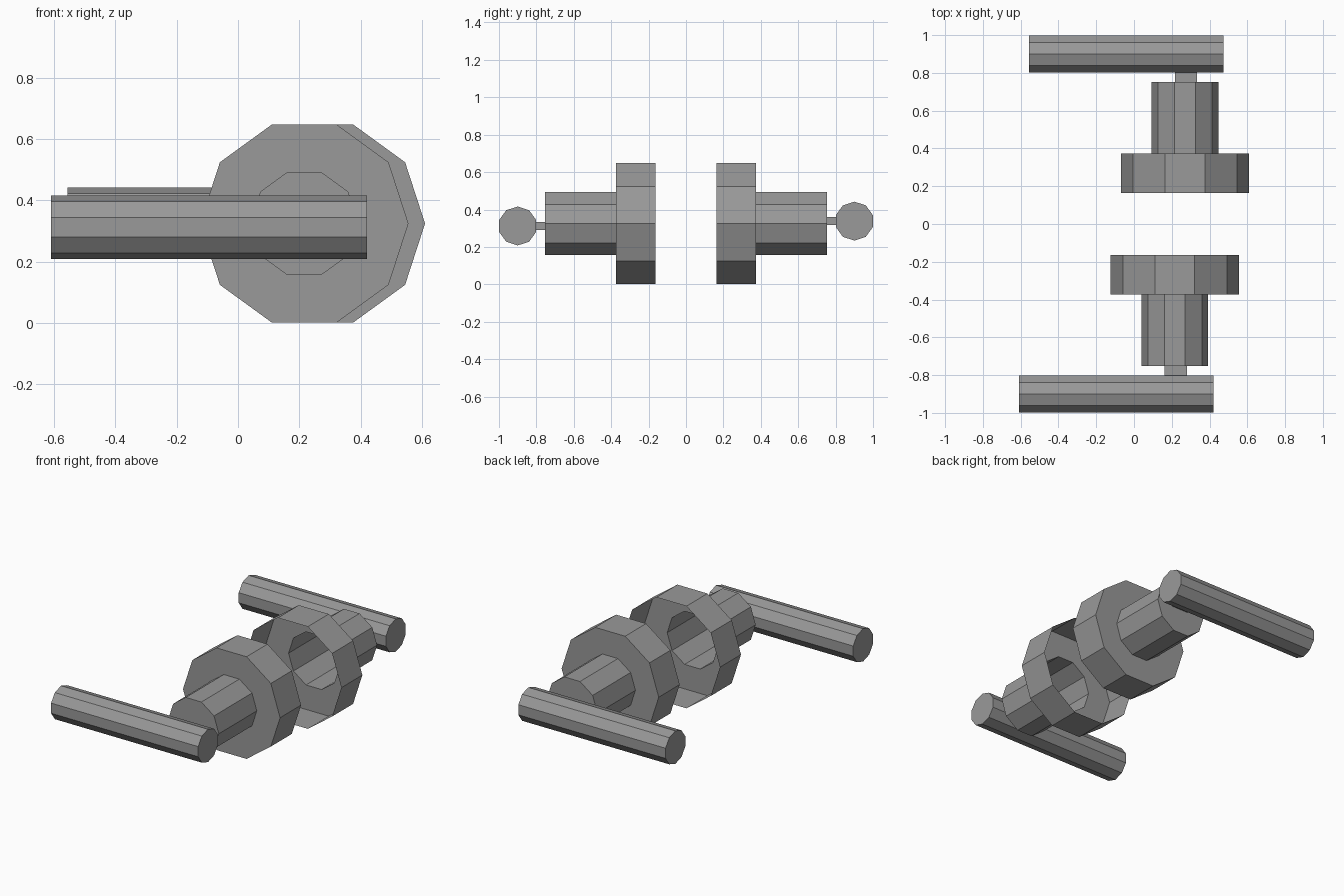
import bpy, bmesh, math

if "Cube" in bpy.data.objects:
    bpy.data.objects.remove(bpy.data.objects["Cube"])

grey = bpy.data.materials.new("plain grey")
grey.diffuse_color = (0.32, 0.32, 0.32, 1)
grey.use_nodes = True
grey.node_tree.nodes["Principled BSDF"].inputs["Base Color"].default_value = grey.diffuse_color
SIDES = 10


def finish(bm, name):
    mesh = bpy.data.meshes.new(name)
    bm.to_mesh(mesh)
    bm.free()
    mesh.materials.append(grey)
    ob = bpy.data.objects.new(name, mesh)
    bpy.context.collection.objects.link(ob)


def ring(bm, place, radius, phase=0.0):
    step = 2 * math.pi / SIDES
    return [bm.verts.new(place(radius * math.cos(i * step + phase),
                               radius * math.sin(i * step + phase)))
            for i in range(SIDES)]


def bridge(bm, a, b):
    for i in range(SIDES):
        j = (i + 1) % SIDES
        bm.faces.new((a[i], a[j], b[j], b[i]))


# each half: side of the model, axle x, lever x range, lever z
for label, s, cx, x0, x1, lever_z in (("front", -1, 0.216, -0.61, 0.42, 0.312),
                                      ("back", 1, 0.27, -0.556, 0.475, 0.338)):
    # hollow stepped cup: open wide rim, shoulder, narrow hub with closed end
    bm = bmesh.new()
    rings = [ring(bm, lambda u, v, y=y: (cx + u, s * y, 0.324 + v), r)
             for r, y in ((0.34, 0.163), (0.34, 0.373), (0.177, 0.373), (0.177, 0.753))]
    for a, b in zip(rings, rings[1:]):
        bridge(bm, a, b)
    bm.faces.new(rings[-1])
    bmesh.ops.recalc_face_normals(bm, faces=bm.faces)
    # the closed end must face away from the middle
    bm.faces.ensure_lookup_table()
    bm.normal_update()
    if bm.faces[-1].normal.y * s < 0:
        bmesh.ops.reverse_faces(bm, faces=bm.faces)
    finish(bm, label + "_cup")

    # short flat pin between hub and lever
    bm = bmesh.new()
    bmesh.ops.create_cube(bm, size=1)
    for v in bm.verts:
        v.co = (cx + 0.005 + v.co.x * 0.118, s * 0.785 + v.co.y * 0.07,
                lever_z + v.co.z * 0.044)
    finish(bm, label + "_pin")

    # lever bar along x, one corner upward
    bm = bmesh.new()
    ends = [ring(bm, lambda u, v, x=x: (x, s * 0.9 + u, lever_z + v), 0.104, math.pi / 10)
            for x in (x0, x1)]
    bridge(bm, *ends)
    for e in ends:
        bm.faces.new(e)
    bmesh.ops.recalc_face_normals(bm, faces=bm.faces)
    finish(bm, label + "_lever")
